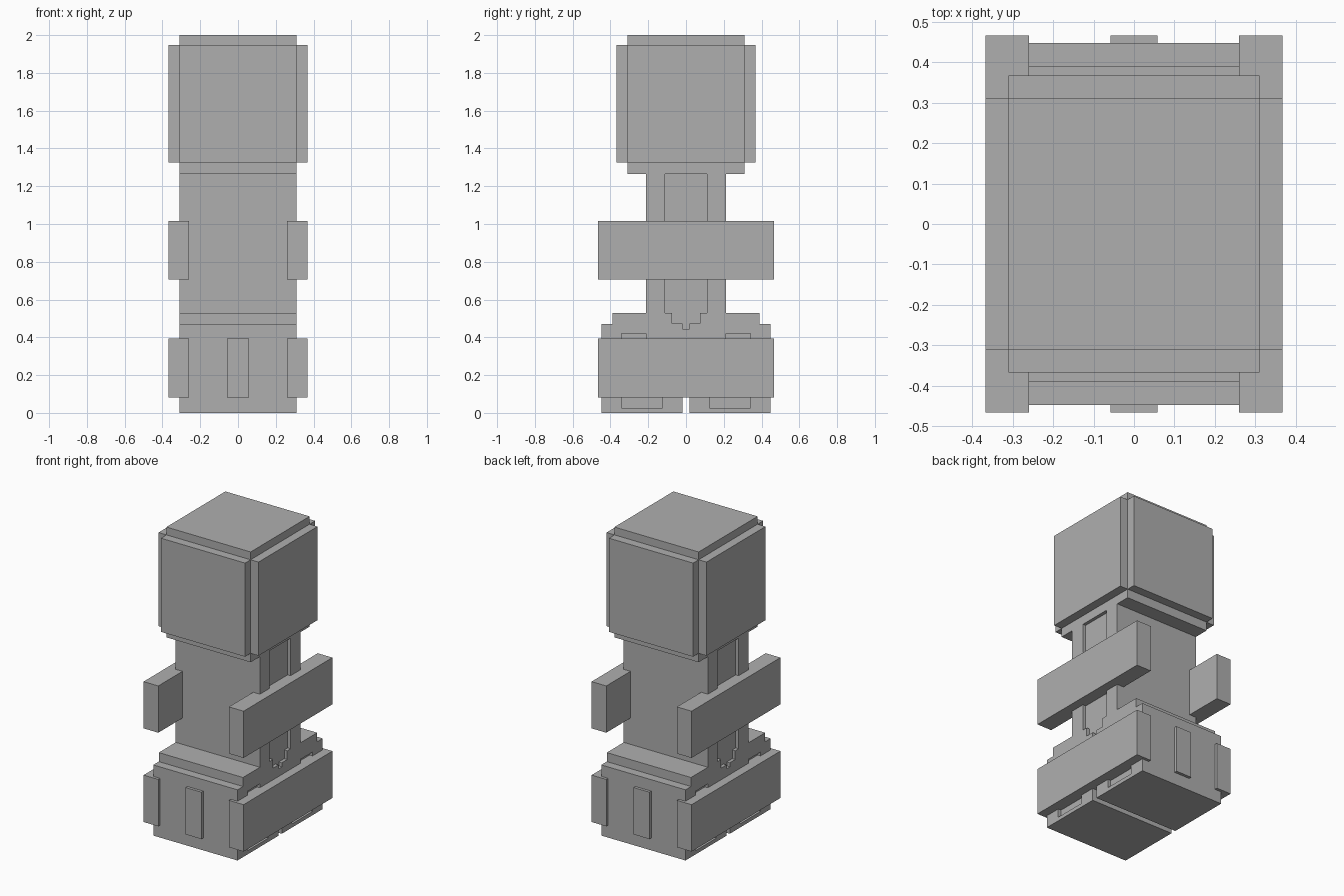
import bpy
import bmesh

default_cube = bpy.data.objects.get("Cube")
if default_cube:
    bpy.data.objects.remove(default_cube, do_unlink=True)

GREY = (0.43, 0.43, 0.43, 1.0)
grey = bpy.data.materials.new("plain grey")
grey.use_nodes = True
grey.diffuse_color = GREY
grey.node_tree.nodes["Principled BSDF"].inputs["Base Color"].default_value = GREY


def prism(name, profile, x0, x1):
    """Extrude a (y, z) outline along x."""
    bm = bmesh.new()
    face = bm.faces.new([bm.verts.new((x0, y, z)) for y, z in profile])
    result = bmesh.ops.extrude_face_region(bm, geom=[face])
    moved = [v for v in result["geom"] if isinstance(v, bmesh.types.BMVert)]
    bmesh.ops.translate(bm, verts=moved, vec=(x1 - x0, 0, 0))
    bmesh.ops.recalc_face_normals(bm, faces=bm.faces)
    mesh = bpy.data.meshes.new(name)
    bm.to_mesh(mesh)
    bm.free()
    mesh.materials.append(grey)
    obj = bpy.data.objects.new(name, mesh)
    bpy.context.collection.objects.link(obj)
    return obj


def box(name, x0, x1, y0, y1, z0, z1):
    return prism(name, [(y0, z0), (y1, z0), (y1, z1), (y0, z1)], x0, x1)


def mirrored(half):
    """Complete a half outline across y = 0."""
    return half + [(-y, z) for y, z in reversed(half)]


HALF = 0.31       # half width of head, torso and legs
PLATE = 0.368     # outer reach of the raised plates
REACH = 0.467     # front and back reach of the bars
DEPTH = 0.022     # depth of the side recesses

# Torso, hips and split feet as one stepped outline
body = prism("body", mirrored([
    (0.018, 0.1), (0.018, 0), (0.448, 0), (0.448, 0.47), (0.39, 0.47),
    (0.39, 0.53), (0.212, 0.53), (0.212, 1.266)]), -HALF, HALF)

# Recesses cut in both sides of the body
slot = mirrored([(0.018, 0.445), (0.018, 0.472), (0.075, 0.472),
                 (0.075, 0.53), (0.11, 0.53), (0.11, 1.3)])
leg_recess = [(0.125, 0.025), (0.342, 0.025), (0.342, 0.42),
              (0.213, 0.42), (0.213, 0.2), (0.125, 0.2)]
for side, s in (("left", 1), ("right", -1)):
    outlines = {"slot": slot, "back_leg_recess": leg_recess,
                "front_leg_recess": [(-y, z) for y, z in leg_recess]}
    for label, outline in outlines.items():
        cutter = prism(f"{side}_{label}_cutter", outline,
                       s * (HALF - DEPTH), s * (HALF + 0.1))
        cutter.hide_render = True
        cutter.hide_viewport = True
        cutter.display_type = 'WIRE'
        cut = body.modifiers.new(label, 'BOOLEAN')
        cut.operation = 'DIFFERENCE'
        cut.solver = 'EXACT'
        cut.object = cutter

# Head block with a raised plate on each of its four walls
box("head", -HALF, HALF, -HALF, HALF, 1.266, 2)
for side, s in (("left", 1), ("right", -1)):
    box(f"{side}_head_plate", s * HALF, s * PLATE, -HALF, HALF, 1.325, 1.948)
for side, s in (("back", 1), ("front", -1)):
    box(f"{side}_head_plate", -HALF, HALF, s * HALF, s * PLATE, 1.325, 1.948)
    # Small upright plate on the hips
    box(f"{side}_hip_plate", -0.058, 0.058, s * 0.44, s * REACH, 0.082, 0.394)

# Long bars on both sides: arms above, hip bars below
for side, s in (("left", 1), ("right", -1)):
    for label, z0, z1 in (("arm", 0.705, 1.016), ("hip_bar", 0.082, 0.394)):
        box(f"{side}_{label}", s * 0.26, s * PLATE, -REACH, REACH, z0, z1)
